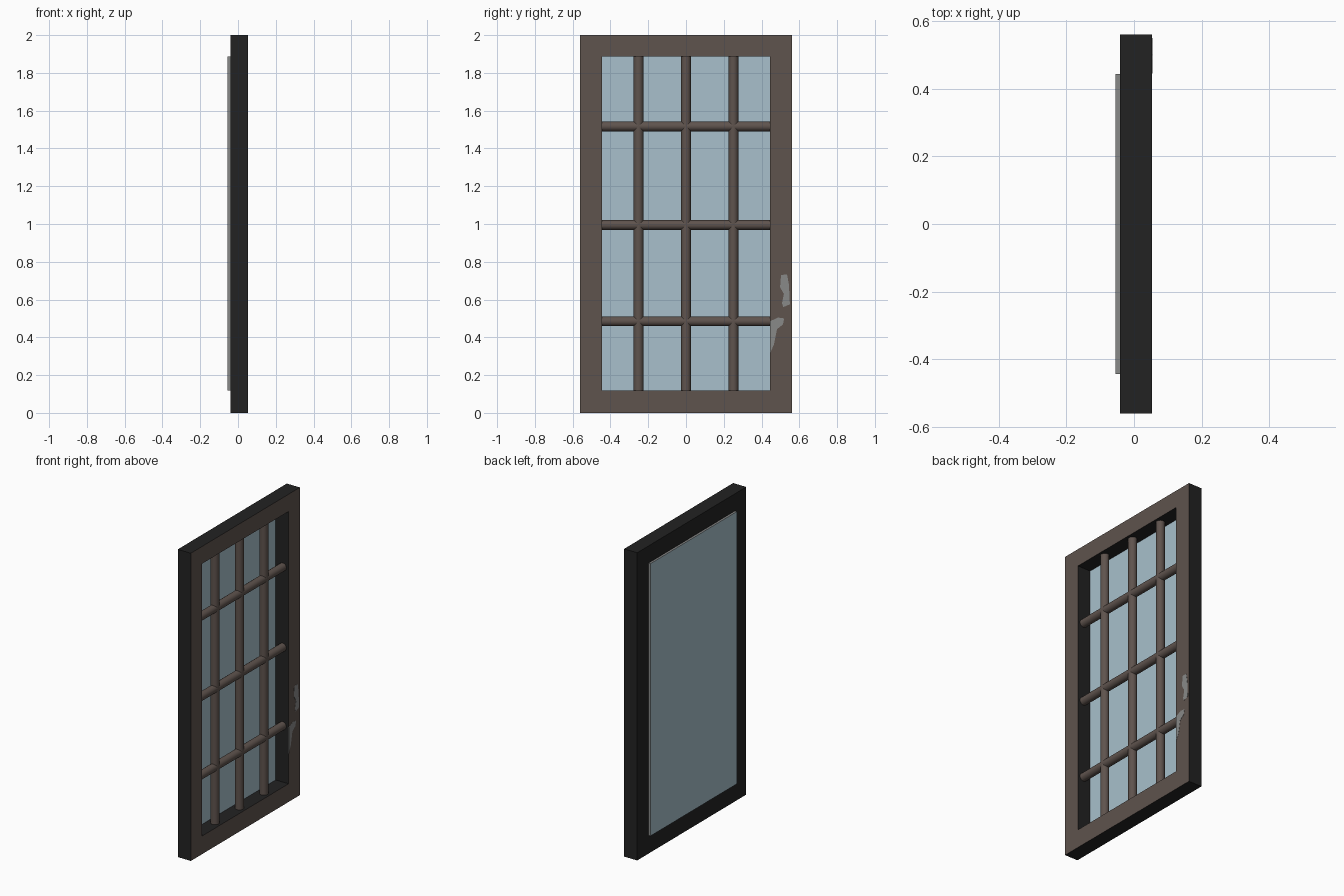
import bpy, bmesh, math
from mathutils import Matrix, Vector

if "Cube" in bpy.data.objects:
    bpy.data.objects.remove(bpy.data.objects["Cube"])

X_BACK, X_FRONT = -0.041, 0.053      # frame depth
Y_OUT, Y_IN = 0.56, 0.444            # frame and opening half widths
Z_TOP, Z_LO, Z_HI = 2.0, 0.118, 1.888
BAR_X, BAR_R = 0.011, 0.026


def material(name, rgb):
    m = bpy.data.materials.new(name)
    m.diffuse_color = (*rgb, 1)
    m.use_nodes = True
    m.node_tree.nodes["Principled BSDF"].inputs["Base Color"].default_value = m.diffuse_color
    return m


brown = material("brown_wood", (0.114, 0.087, 0.075))
dark = material("dark_wood", (0.016, 0.016, 0.016))
glass = material("pale_blue_glass", (0.392, 0.527, 0.604))
grey = material("worn_grey", (0.25, 0.255, 0.25))


def finish(name, bm, mats, rule=None):
    bmesh.ops.recalc_face_normals(bm, faces=bm.faces)
    bm.normal_update()
    if rule:
        for f in bm.faces:
            f.material_index = rule(f)
    me = bpy.data.meshes.new(name)
    bm.to_mesh(me)
    bm.free()
    for m in mats:
        me.materials.append(m)
    ob = bpy.data.objects.new(name, me)
    bpy.context.collection.objects.link(ob)
    return ob


# Frame: rectangular ring, brown on its front face only
bm = bmesh.new()


def rect(x, y, z0, z1):
    return [bm.verts.new((x, a, b)) for a, b in ((-y, z0), (y, z0), (y, z1), (-y, z1))]


rings = [rect(X_FRONT, Y_OUT, 0, Z_TOP), rect(X_FRONT, Y_IN, Z_LO, Z_HI),
         rect(X_BACK, Y_IN, Z_LO, Z_HI), rect(X_BACK, Y_OUT, 0, Z_TOP)]
for k in range(4):
    a, b = rings[k], rings[(k + 1) % 4]
    for i in range(4):
        j = (i + 1) % 4
        bm.faces.new((a[i], a[j], b[j], b[i]))
finish("frame", bm, [dark, brown], lambda f: int(f.normal.x > 0.9))

# Glass pane, set against the back of the opening, with grey edges
bm = bmesh.new()
x0, x1 = -0.055, -0.040
bmesh.ops.create_cube(bm, size=1, matrix=Matrix.Translation(((x0 + x1) / 2, 0, (Z_LO + Z_HI) / 2))
                      @ Matrix.Diagonal((x1 - x0, 2 * Y_IN, Z_HI - Z_LO, 1)))
finish("glass_pane", bm, [glass, grey], lambda f: int(abs(f.normal.x) < 0.5))


# Round glazing bars
def bar(name, centre, length, rotation):
    bm = bmesh.new()
    bmesh.ops.create_cone(bm, cap_ends=True, segments=16, radius1=BAR_R, radius2=BAR_R,
                          depth=length, matrix=Matrix.Translation(centre) @ rotation)
    ob = finish(name, bm, [brown])
    bpy.ops.object.select_all(action='DESELECT')
    ob.select_set(True)
    bpy.context.view_layer.objects.active = ob
    bpy.ops.object.shade_smooth_by_angle(angle=math.radians(40))


for i, y in enumerate((-0.251, 0, 0.251)):
    bar(f"vertical_bar_{i + 1}", Vector((BAR_X, y, (Z_LO + Z_HI) / 2)), Z_HI - Z_LO, Matrix.Identity(4))
for i, z in enumerate((0.485, 0.995, 1.517)):
    bar(f"horizontal_bar_{i + 1}", Vector((BAR_X, 0, z)), 2 * Y_IN, Matrix.Rotation(math.pi / 2, 4, 'X'))


# Worn paint patches on the right stile, as thin plates
def patch(name, outline):
    bm = bmesh.new()
    face = bm.faces.new([bm.verts.new((X_FRONT - 0.001, y, z)) for y, z in outline])
    top = bmesh.ops.extrude_face_region(bm, geom=[face])["geom"]
    bmesh.ops.translate(bm, vec=(0.002, 0, 0), verts=[v for v in top if isinstance(v, bmesh.types.BMVert)])
    finish(name, bm, [grey])


patch("upper_worn_patch", [(0.503, 0.73), (0.535, 0.733), (0.545, 0.68), (0.55, 0.575), (0.515, 0.56),
                           (0.508, 0.58), (0.518, 0.63), (0.498, 0.665)])
patch("lower_worn_patch", [(0.445, 0.485), (0.487, 0.505), (0.52, 0.5), (0.513, 0.468),
                           (0.482, 0.443), (0.466, 0.363), (0.445, 0.315)])
